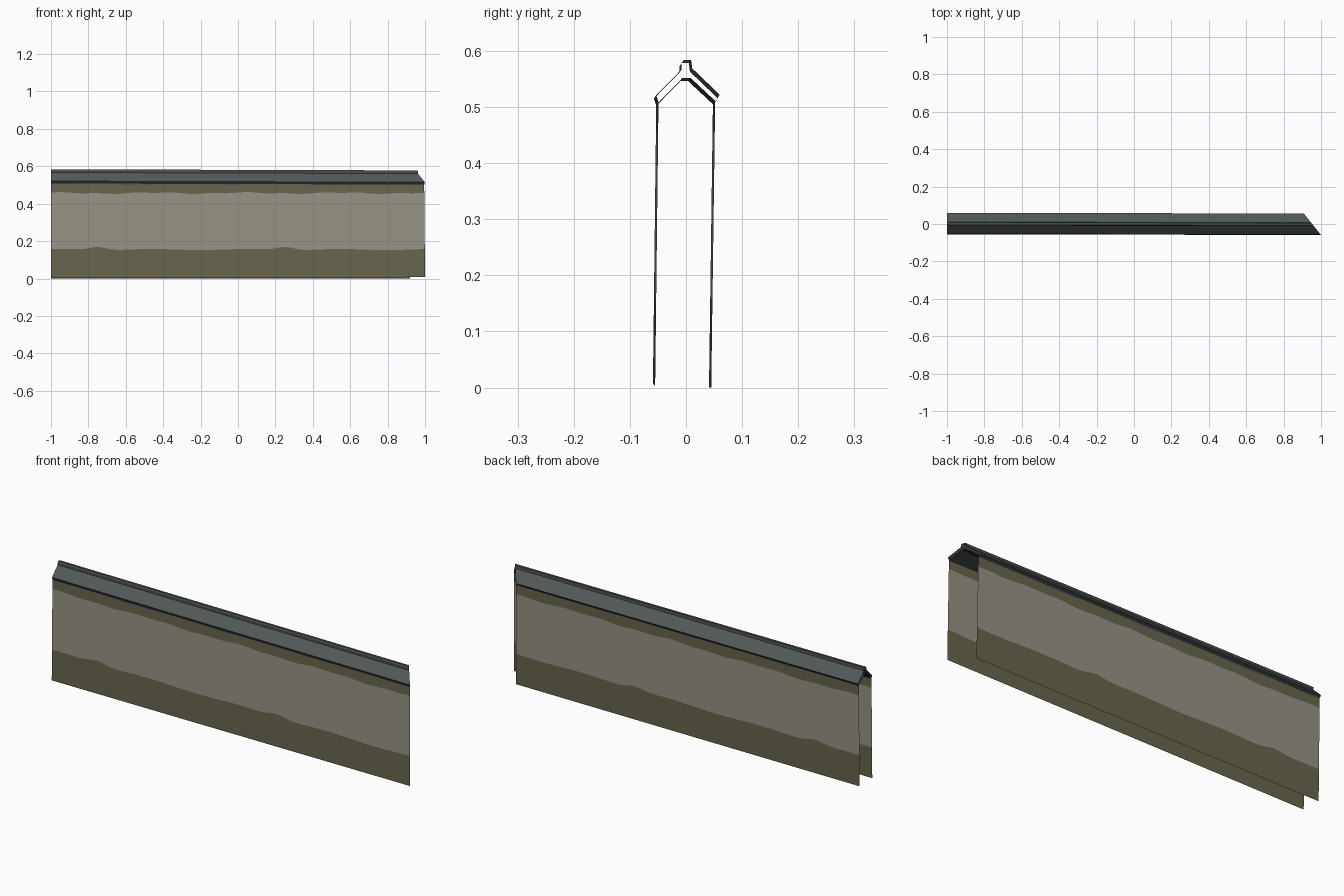
import bpy
import math

default_cube = bpy.data.objects.get("Cube")
if default_cube:
    bpy.data.objects.remove(default_cube, do_unlink=True)


def make_material(name, srgb):
    colour = [((c / 255 + 0.055) / 1.055) ** 2.4 for c in srgb] + [1.0]
    mat = bpy.data.materials.new(name)
    mat.use_nodes = True
    mat.diffuse_color = colour
    mat.node_tree.nodes["Principled BSDF"].inputs["Base Color"].default_value = colour
    return mat


olive = make_material("olive stain", (104, 101, 77))
plaster = make_material("beige plaster", (152, 147, 134))
slate = make_material("slate grey", (82, 88, 88))
cap_grey = make_material("ridge grey", (72, 77, 78))
dark = make_material("dark slate", (46, 48, 52))

LEFT = -1.0


def mitre(y):
    """The right end is cut at an angle across the wall."""
    return 0.953 - 0.8 * y


def build(name, verts, faces, materials, indices):
    mesh = bpy.data.meshes.new(name)
    mesh.from_pydata(verts, [], faces)
    for mat in materials:
        mesh.materials.append(mat)
    for poly, index in zip(mesh.polygons, indices):
        poly.material_index = index
    mesh.update()
    obj = bpy.data.objects.new(name, mesh)
    bpy.context.collection.objects.link(obj)
    return obj


# Wavy edges of the stains, repeating once per unit of length
def damp_edge(x):
    u = (x + 1) % 1
    bump = 0.016 * math.exp(-((u - 0.25) / 0.06) ** 2)
    return 0.155 + bump + 0.003 * math.sin(4 * math.pi * u + 1)


def upper_edge(x):
    u = 2 * math.pi * x
    return 0.457 + 0.003 * math.sin(2 * u + 1) + 0.002 * math.sin(5 * u)


def eave_edge(x):
    u = 2 * math.pi * x
    return min(0.507, 0.505 + 0.005 * math.sin(2 * u - 1) + 0.002 * math.sin(7 * u))


def wall(name, y_bottom, y_top, z_left, z_right, flip):
    top, columns = 0.51, 96
    verts, faces, indices = [], [], []
    for i in range(columns + 1):
        t = i / columns
        x_mid = LEFT + t * (mitre(y_top) - LEFT)
        base = z_left + t * (z_right - z_left)
        rows = (base, damp_edge(x_mid), upper_edge(x_mid), eave_edge(x_mid), top)
        for z in rows:
            y = y_bottom + (y_top - y_bottom) * z / top + 0.002 * (1 - 2 * t)
            verts.append((LEFT + t * (mitre(y) - LEFT), y, z))
    for i in range(columns):
        for row, index in enumerate((0, 1, 0, 2)):
            a = i * 5 + row
            quad = (a, a + 5, a + 6, a + 1)
            faces.append(quad[::-1] if flip else quad)
            indices.append(index)
    return build(name, verts, faces, (olive, plaster, slate), indices)


wall("front_wall", -0.057, -0.051, 0.003, 0.007, False)
wall("back_wall", 0.043, 0.05, 0.0, 0.0, True)


def loft(name, profile, materials, indices):
    """Run an open (y, z) profile along the wall, with a slight sag to the right."""
    verts, faces = [], []
    for y, z in profile:
        verts.append((LEFT, y + 0.002, z + 0.003))
        verts.append((mitre(y - 0.002), y - 0.002, z - 0.003))
    for i in range(len(profile) - 1):
        a = 2 * i
        faces.append((a, a + 1, a + 3, a + 2))
    return build(name, verts, faces, materials, indices)


# Coping: eave lips, slopes, ridge cap and underside
front_eave, back_eave = (-0.055, 0.518), (0.058, 0.519)
front_lip, back_lip = (-0.051, 0.505), (0.051, 0.507)
front_ridge, back_ridge = (-0.010, 0.564), (0.009, 0.566)

loft("front_eave_lip", [front_lip, front_eave], [dark], [0])
loft("front_slope", [front_eave, front_ridge], [slate], [0])
loft("ridge_cap", [front_ridge, (-0.010, 0.575), (-0.006, 0.581),
                   (0.007, 0.581), back_ridge], [cap_grey], [0] * 4)
loft("back_slope", [back_ridge, back_eave], [slate], [0])
loft("back_eave_lip", [back_eave, back_lip], [dark], [0])
loft("coping_underside", [back_lip, (0.006, 0.549), (-0.008, 0.549), front_lip],
     [dark], [0] * 3)
